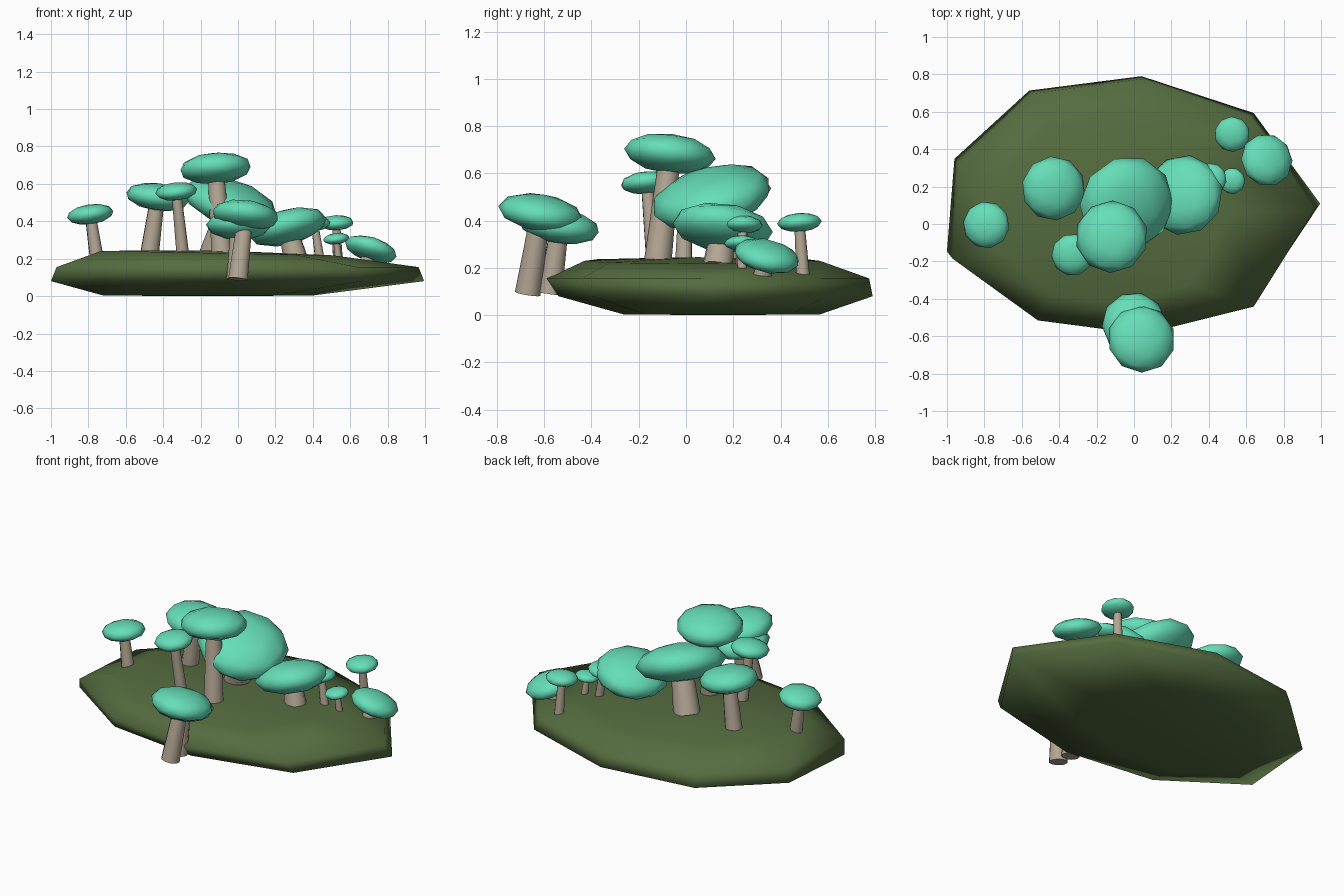
import bpy, bmesh, math
from mathutils import Vector

if "Cube" in bpy.data.objects:
    bpy.data.objects.remove(bpy.data.objects["Cube"])


def material(name, rgb):
    m = bpy.data.materials.new(name)
    m.diffuse_color = (*rgb, 1)
    m.use_nodes = True
    m.node_tree.nodes["Principled BSDF"].inputs["Base Color"].default_value = m.diffuse_color
    return m


TEAL = material("teal cap", (0.13, 0.73, 0.48))
TAN = material("tan stem", (0.46, 0.39, 0.30))
MOSS = material("moss green", (0.09, 0.15, 0.05))


def finish(bm, name, mat):
    bmesh.ops.recalc_face_normals(bm, faces=bm.faces)
    for f in bm.faces:
        f.smooth = True
    me = bpy.data.meshes.new(name)
    bm.to_mesh(me)
    bm.free()
    me.materials.append(mat)
    ob = bpy.data.objects.new(name, me)
    bpy.context.collection.objects.link(ob)
    return ob


# Ground mound: one irregular outline, stacked as four rings
OUTLINE = [(-1, -.18), (-.53, -.515), (.05, -.59), (.66, -.44), (.995, .085),
           (.64, .59), (.04, .795), (-.56, .715), (-.96, .335)]
# scale x, scale y, shift x, shift y, height, height slope along x
RINGS = [(.56, .60, -.16, .09, .003, 0),
         (1.0, .96, .0, .027, .08, 0),
         (.97, .985, .0, -.008, .155, 0),
         (.62, .72, -.11, -.005, .23, -.012)]
bm = bmesh.new()
rings = []
for sx, sy, dx, dy, z, slope in RINGS:
    rings.append([bm.verts.new((x * sx + dx, y * sy + dy, z + slope * x))
                  for x, y in OUTLINE])
n = len(OUTLINE)
for lo, hi in zip(rings, rings[1:]):
    for i in range(n):
        j = (i + 1) % n
        bm.faces.new((lo[i], lo[j], hi[j], hi[i]))
top = bm.verts.new((-.12, .05, .245))
bottom = bm.verts.new((-.16, .12, 0))
for i in range(n):
    j = (i + 1) % n
    bm.faces.new((rings[-1][i], rings[-1][j], top))
    bm.faces.new((rings[0][j], rings[0][i], bottom))
finish(bm, "ground_mound", MOSS)


# Mushroom: tapered stem along an axis with a flattened cap square to it
def mushroom(index, foot, head, r):
    foot, head = Vector(foot), Vector(head)
    axis = head - foot
    turn = axis.to_track_quat('Z', 'Y')

    bm = bmesh.new()
    bmesh.ops.create_cone(bm, cap_ends=True, segments=10, radius1=r * .3,
                          radius2=r * .23, depth=axis.length)
    stem = finish(bm, f"stem_{index}", TAN)
    stem.location = (foot + head) / 2
    for p in stem.data.polygons:
        p.use_smooth = len(p.vertices) == 4

    bm = bmesh.new()
    bmesh.ops.create_icosphere(bm, subdivisions=2, radius=r)
    bmesh.ops.scale(bm, vec=(1, 1, .43), verts=bm.verts)
    cap = finish(bm, f"cap_{index}", TEAL)
    cap.location = head
    for ob in (stem, cap):
        ob.rotation_mode = 'QUATERNION'
        ob.rotation_quaternion = turn


# foot point, cap centre, cap radius
MUSHROOMS = [
    ((-.755, -.01, .20), (-.79, -.005, .437), .126),
    ((-.475, .20, .21), (-.43, .19, .53), .172),
    ((-.295, -.135, .22), (-.33, -.165, .56), .113),
    ((-.085, -.12, .22), (-.12, -.068, .683), .195),
    ((-.13, .175, .22), (-.04, .107, .50), .262),
    ((.305, .135, .21), (.265, .155, .37), .216),
    ((.44, .235, .18), (.41, .24, .383), .086),
    ((.535, .495, .165), (.525, .48, .392), .095),
    ((.54, .24, .17), (.525, .23, .307), .070),
    ((.68, .32, .15), (.71, .342, .25), .143),
    ((0, -.67, .09), (.04, -.615, .433), .182),
    ((-.01, -.575, .09), (0, -.535, .375), .172),
]
for i, (foot, head, r) in enumerate(MUSHROOMS, 1):
    mushroom(i, foot, head, r)
